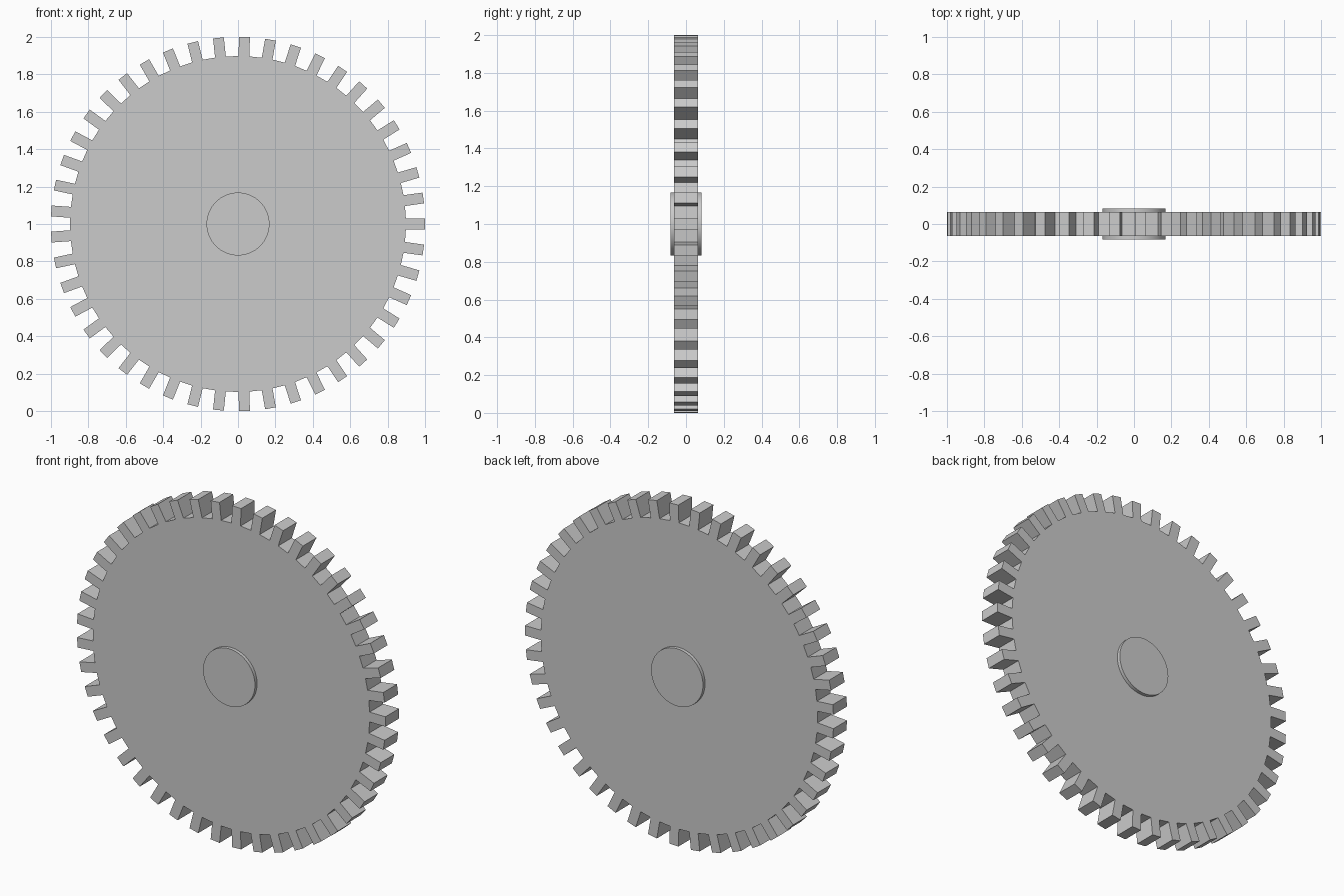
import bpy, bmesh, math
from mathutils import Vector, Matrix

cube = bpy.data.objects.get("Cube")
if cube:
    bpy.data.objects.remove(cube, do_unlink=True)

TEETH = 45
TIP, ROOT = 1.0, 0.897      # tooth tip and root radii
HALF_TOOTH = 0.029          # half the tooth width
GEAR_DEPTH, HUB_DEPTH = 0.126, 0.166
HUB_RADIUS = 0.168
CENTRE = Vector((0, 0, 1))

# Single grey material
grey = bpy.data.materials.new("light grey")
grey.use_nodes = True
colour = (0.6, 0.6, 0.6, 1)
grey.diffuse_color = colour
grey.node_tree.nodes["Principled BSDF"].inputs["Base Color"].default_value = colour


def extruded_disc(name, outline, depth):
    """Extrude an outline in the xz plane evenly to both sides along y."""
    bm = bmesh.new()
    face = bm.faces.new([bm.verts.new((p.x, -depth / 2, p.z)) for p in outline])
    result = bmesh.ops.extrude_face_region(bm, geom=[face], use_keep_orig=True)
    moved = [g for g in result["geom"] if isinstance(g, bmesh.types.BMVert)]
    bmesh.ops.translate(bm, verts=moved, vec=(0, depth, 0))
    bmesh.ops.recalc_face_normals(bm, faces=bm.faces)
    mesh = bpy.data.meshes.new(name)
    bm.to_mesh(mesh)
    bm.free()
    mesh.materials.append(grey)
    obj = bpy.data.objects.new(name, mesh)
    obj.location = CENTRE
    bpy.context.collection.objects.link(obj)
    return obj


# Toothed wheel: straight-sided teeth, the first pointing along +x
tooth = [Vector((r, 0, z)) for r, z in (
    (ROOT, -HALF_TOOTH), (TIP, -HALF_TOOTH), (TIP, HALF_TOOTH), (ROOT, HALF_TOOTH))]
rim = []
for i in range(TEETH):
    turn = Matrix.Rotation(-math.tau * i / TEETH, 3, 'Y')
    rim += [turn @ p for p in tooth]
extruded_disc("toothed_wheel", rim, GEAR_DEPTH)

# Round hub, standing slightly proud on both faces
SIDES = 64
circle = [Vector((HUB_RADIUS * math.cos(math.tau * i / SIDES), 0,
                  HUB_RADIUS * math.sin(math.tau * i / SIDES))) for i in range(SIDES)]
hub = extruded_disc("hub", circle, HUB_DEPTH)
bpy.ops.object.select_all(action='DESELECT')
hub.select_set(True)
bpy.context.view_layer.objects.active = hub
bpy.ops.object.shade_smooth_by_angle(angle=math.radians(30))
